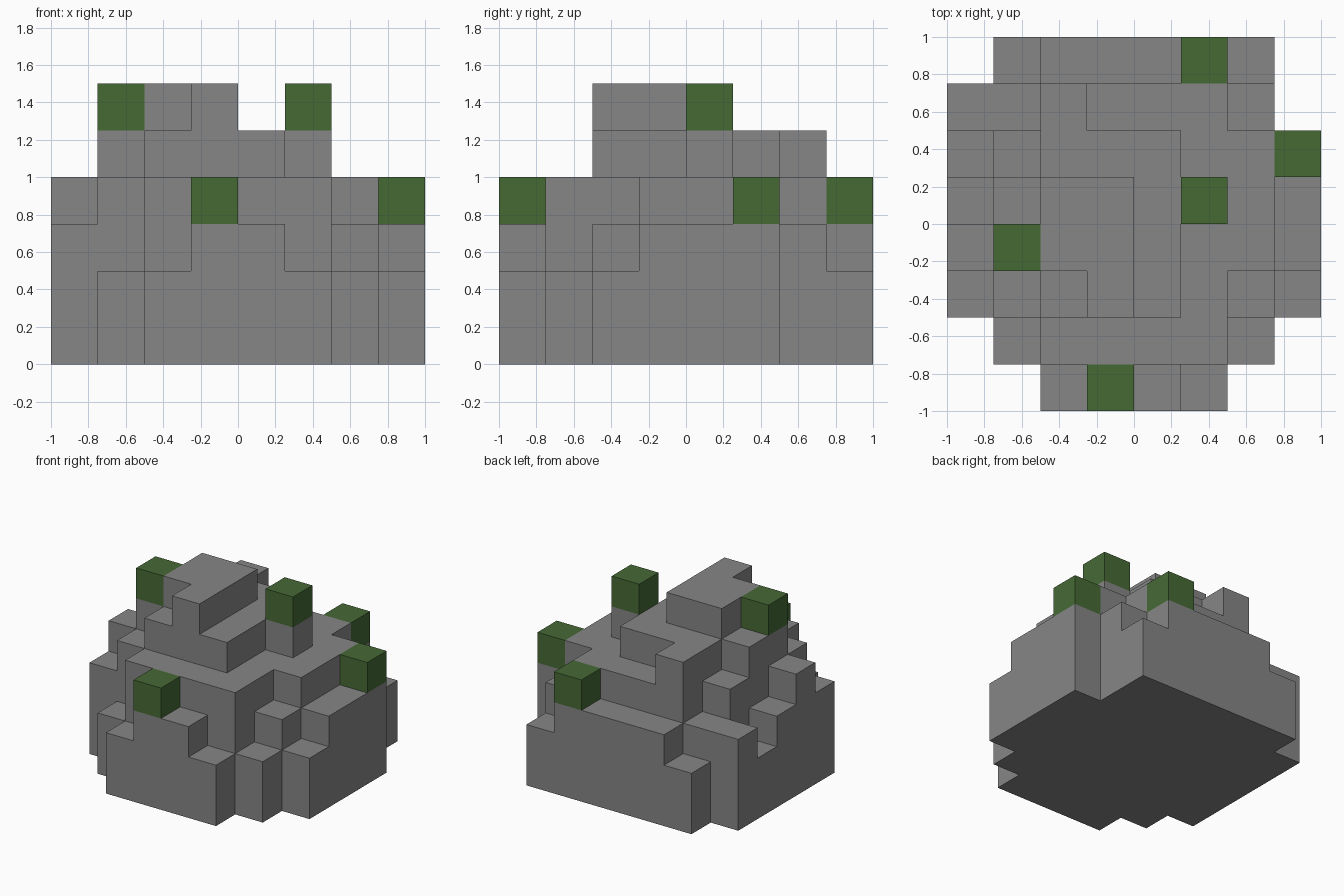
import bpy
import bmesh
from math import radians
from mathutils import Vector

CELL = 0.25

# Column heights in blocks: rows run front to back, characters left to right in x
HEIGHTS = [
    "00243200",
    "02444420",
    "34565432",
    "46665443",
    "35665643",
    "24555444",
    "33544430",
    "02333420",
]
# Columns (x, y) whose top block is mossy
MOSSY = [(3, 0), (1, 3), (5, 4), (7, 5), (5, 7)]

cube = bpy.data.objects.get("Cube")
if cube:
    bpy.data.objects.remove(cube, do_unlink=True)


def make_material(name, rgb):
    mat = bpy.data.materials.new(name)
    mat.use_nodes = True
    colour = (*rgb, 1.0)
    mat.diffuse_color = colour
    bsdf = next(n for n in mat.node_tree.nodes if n.type == "BSDF_PRINCIPLED")
    bsdf.inputs["Base Color"].default_value = colour
    bsdf.inputs["Roughness"].default_value = 1.0
    return mat


def build_blocks(name, blocks, solid, mat):
    """Skin a set of grid blocks, leaving out faces that touch other blocks."""
    bm = bmesh.new()
    verts = {}

    def corner(p):
        key = tuple(p)
        if key not in verts:
            x, y, z = key
            verts[key] = bm.verts.new(((x - 4) * CELL, (y - 4) * CELL, z * CELL))
        return verts[key]

    for block in sorted(blocks):
        for axis in range(3):
            for side in (0, 1):
                step = [0, 0, 0]
                step[axis] = 1 if side else -1
                if tuple(b + s for b, s in zip(block, step)) in solid:
                    continue
                u, v = (axis + 1) % 3, (axis + 2) % 3
                ring = []
                for a, b in ((0, 0), (1, 0), (1, 1), (0, 1)):
                    p = list(block)
                    p[axis] += side
                    p[u] += a
                    p[v] += b
                    ring.append(corner(p))
                bm.faces.new(ring if side else ring[::-1])

    # Merge coplanar squares into clean flat faces
    bmesh.ops.dissolve_limit(bm, angle_limit=radians(1), verts=bm.verts[:],
                             edges=bm.edges[:], use_dissolve_boundaries=False)
    mesh = bpy.data.meshes.new(name)
    bm.to_mesh(mesh)
    bm.free()
    mesh.materials.append(mat)
    obj = bpy.data.objects.new(name, mesh)
    bpy.context.collection.objects.link(obj)
    return obj


stone_grey = make_material("stone grey", (0.24, 0.24, 0.24))
moss_green = make_material("moss green", (0.061, 0.144, 0.036))

# Fill the grid and pick out the mossy caps
solid = {(x, y, z) for y, row in enumerate(HEIGHTS)
         for x, h in enumerate(row) for z in range(int(h))}
moss = [(x, y, int(HEIGHTS[y][x]) - 1) for x, y in MOSSY]

# Stepped boulder
build_blocks("boulder", solid - set(moss), solid, stone_grey)

# Moss blocks
for n, block in enumerate(moss, 1):
    build_blocks(f"moss_block_{n}", [block], solid, moss_green)
